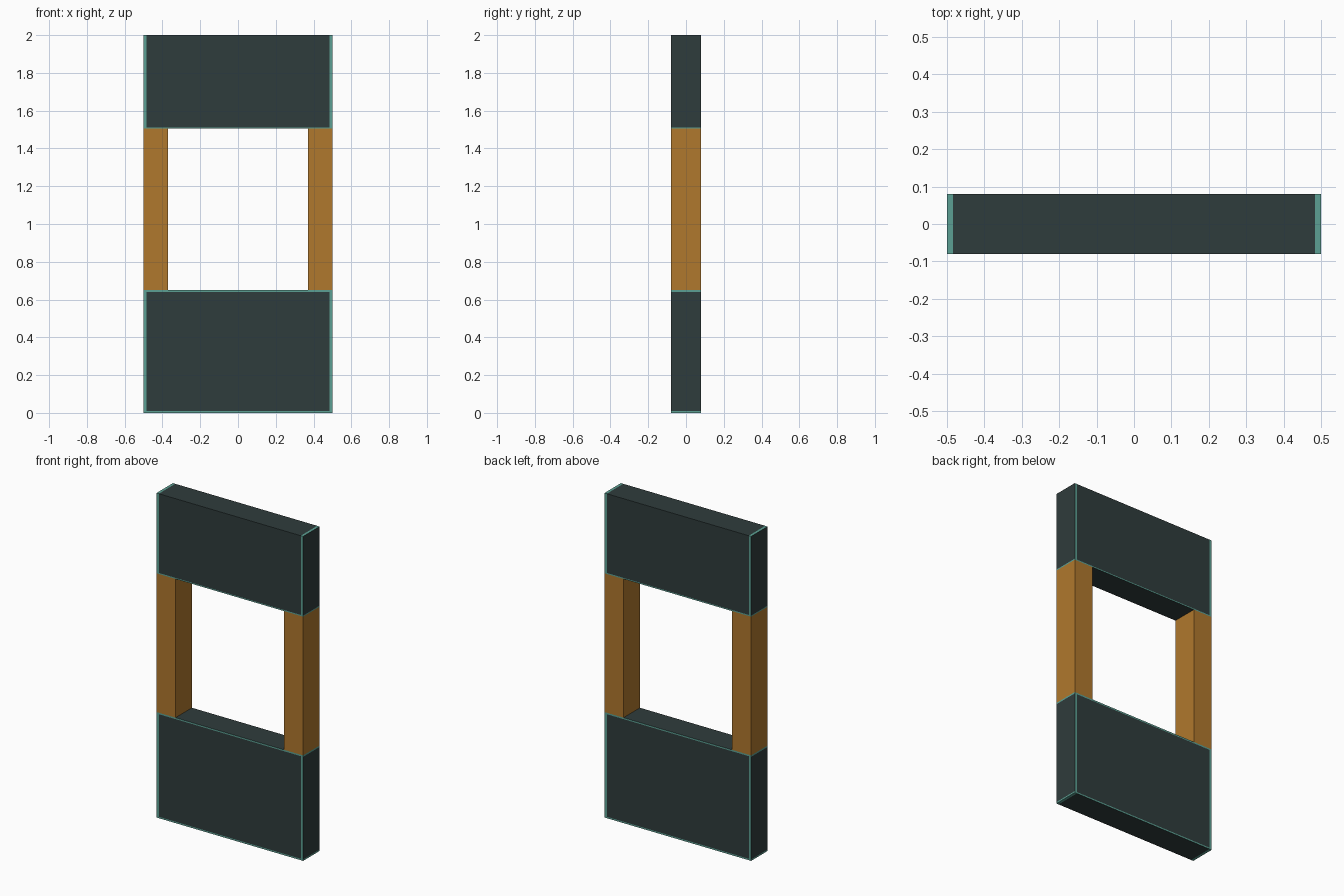
import bpy, bmesh

if "Cube" in bpy.data.objects:
    bpy.data.objects.remove(bpy.data.objects["Cube"])

def material(name, rgb):
    m = bpy.data.materials.new(name)
    lin = [(c / 255 / 12.92) if c / 255 <= 0.04045 else ((c / 255 + 0.055) / 1.055) ** 2.4 for c in rgb]
    m.diffuse_color = (*lin, 1)
    m.use_nodes = True
    m.node_tree.nodes["Principled BSDF"].inputs["Base Color"].default_value = m.diffuse_color
    return m

DARK = material("dark slate", (47, 60, 60))
TEAL = material("teal trim", (92, 160, 147))
WOOD = material("orange wood", (176, 120, 45))

HALF_W, HALF_D, TRIM = 0.5, 0.08, 0.016

def block(name, x0, x1, z0, z1, mats, trims=()):
    """Box with optional teal edge strips; trims lists the z bands."""
    me = bpy.data.meshes.new(name)
    bm = bmesh.new()
    bmesh.ops.create_cube(bm, size=1)
    for v in bm.verts:
        v.co = ((x0 + x1) / 2 + v.co.x * (x1 - x0), v.co.y * 2 * HALF_D,
                (z0 + z1) / 2 + v.co.z * (z1 - z0))
    if trims:
        # cut the strip borders into the faces
        cuts = [((s * (HALF_W - TRIM), 0, 0), (1, 0, 0)) for s in (-1, 1)]
        cuts += [((0, 0, z), (0, 0, 1)) for band in trims for z in band if z0 < z < z1]
        for co, no in cuts:
            bmesh.ops.bisect_plane(bm, geom=bm.verts[:] + bm.edges[:] + bm.faces[:],
                                   plane_co=co, plane_no=no, dist=1e-5)
        bm.normal_update()
        for f in bm.faces:
            c = f.calc_center_median()
            end = abs(c.x) > HALF_W - TRIM and abs(f.normal.x) < 0.5
            band = abs(f.normal.z) < 0.5 and any(a < c.z < b for a, b in trims)
            f.material_index = 1 if end or band else 0
    bm.to_mesh(me)
    bm.free()
    for m in mats:
        me.materials.append(m)
    ob = bpy.data.objects.new(name, me)
    bpy.context.collection.objects.link(ob)

# solid panels below and above the opening
block("lower_panel", -HALF_W, HALF_W, 0, 0.65, (DARK, TEAL), ((0, 0.009), (0.641, 0.65)))
block("upper_panel", -HALF_W, HALF_W, 1.505, 2, (DARK, TEAL), ((1.505, 1.512),))

# side posts
block("left_post", -HALF_W, -0.37, 0.65, 1.505, (WOOD,))
block("right_post", 0.37, HALF_W, 0.65, 1.505, (WOOD,))
